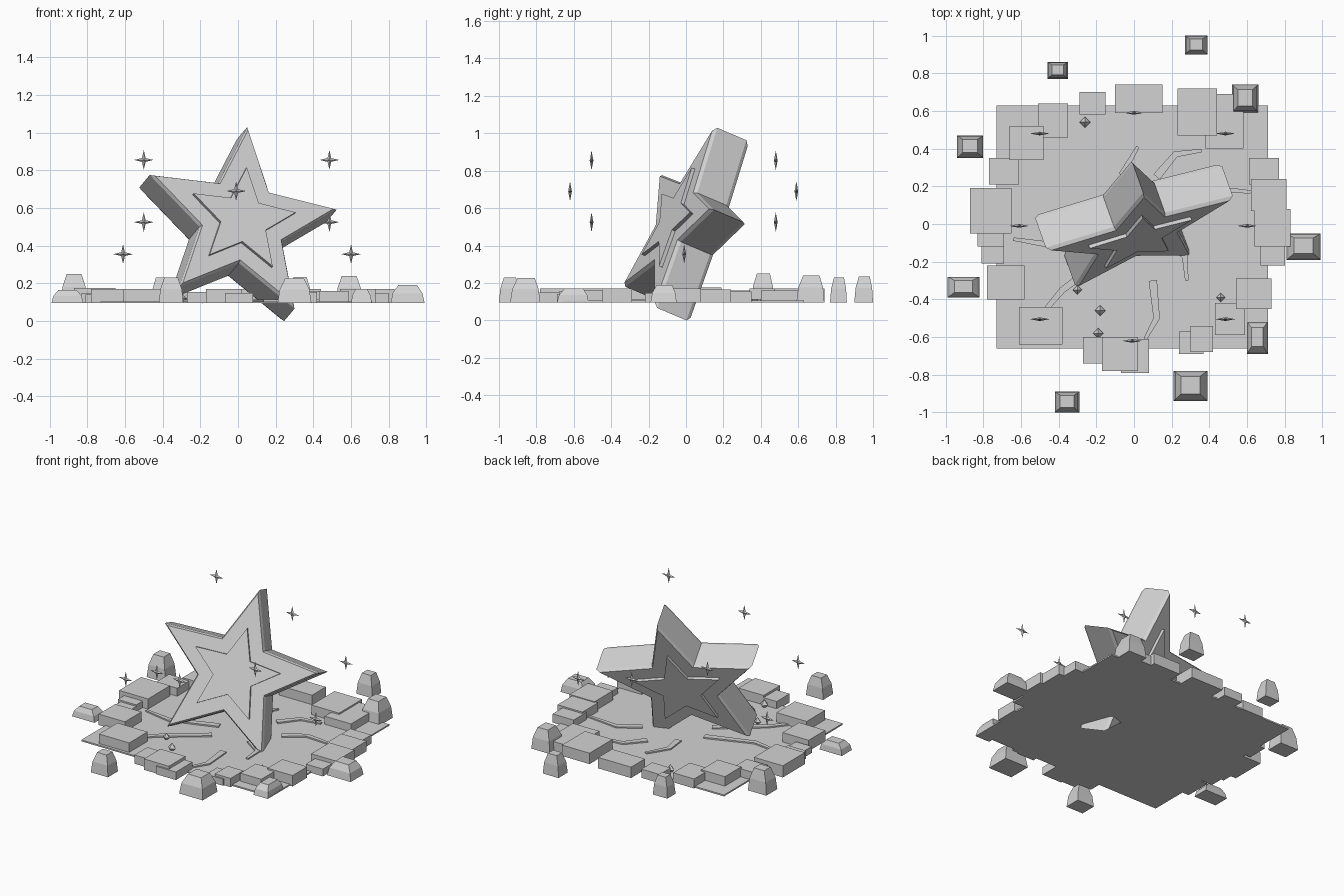
import bpy, bmesh, math
from mathutils import Vector, Matrix

if "Cube" in bpy.data.objects:
    bpy.data.objects.remove(bpy.data.objects["Cube"])

grey = bpy.data.materials.new("light_grey")
grey.diffuse_color = (0.65, 0.65, 0.65, 1)
grey.use_nodes = True
grey.node_tree.nodes["Principled BSDF"].inputs["Base Color"].default_value = grey.diffuse_color


def finish(name, bm):
    bmesh.ops.recalc_face_normals(bm, faces=bm.faces)
    me = bpy.data.meshes.new(name)
    bm.to_mesh(me)
    bm.free()
    me.materials.append(grey)
    ob = bpy.data.objects.new(name, me)
    bpy.context.collection.objects.link(ob)
    return ob


def loft(bm, rings):
    """Join rings of points with quads and cap both ends."""
    vs = [[bm.verts.new(p) for p in r] for r in rings]
    n = len(vs[0])
    for a, b in zip(vs, vs[1:]):
        for i in range(n):
            bm.faces.new((a[i], a[(i + 1) % n], b[(i + 1) % n], b[i]))
    bm.faces.new(vs[0][::-1])
    bm.faces.new(vs[-1])


def rect(x0, x1, y0, y1, z):
    return [(x0, y0, z), (x1, y0, z), (x1, y1, z), (x0, y1, z)]


def box(name, x0, x1, y0, y1, z0, z1):
    bm = bmesh.new()
    loft(bm, [rect(x0, x1, y0, y1, z0), rect(x0, x1, y0, y1, z1)])
    return finish(name, bm)


def star(r, z, ratio=0.44):
    """Five-pointed outline, first tip along +y."""
    pts = []
    for i in range(10):
        k, a = (r if i % 2 == 0 else r * ratio), math.pi / 2 + i * math.pi / 5
        pts.append((k * math.cos(a), k * math.sin(a), z))
    return pts


# Fallen star: chamfered body with a raised smaller star on both faces
ex = Vector((0.95, 0.264, -0.176)).normalized()
n = ex.cross(Vector((0.049, 0.404, 0.908))).normalized()
ey = n.cross(ex)
pose = Matrix((ex, ey, n)).transposed().to_4x4()
pose.translation = (0.018, -0.057, 0.528)
D = 0.178
bm = bmesh.new()
loft(bm, [star(0.525, -D - 0.02), star(0.55, -D), star(0.55, 0), star(0.525, 0.02)])
finish("star_body", bm).matrix_world = pose
for name, z0, z1 in (("star_front_plate", 0.015, 0.04),
                     ("star_back_plate", -D - 0.04, -D - 0.015)):
    bm = bmesh.new()
    loft(bm, [star(0.3, z0), star(0.3, z1)])
    finish(name, bm).matrix_world = pose

# Ground slab
Z = 0.095
box("ground_slab", -0.73, 0.71, -0.66, 0.63, Z, Z + 0.01)

# Broken blocks around the crater rim: x0, x1, y0, y1, top
blocks = [
    (-.29, -.15, .58, .70, .155), (-.10, .15, .59, .74, .17), (.23, .44, .47, .72, .17),
    (.38, .58, .40, .69, .16), (-.51, -.35, .46, .64, .16), (-.66, -.48, .34, .52, .17),
    (-.77, -.61, .21, .35, .16), (-.87, -.65, -.05, .19, .175), (-.83, -.69, -.12, .02, .15),
    (-.81, -.69, -.21, -.04, .14), (-.78, -.58, -.40, -.22, .17), (-.61, -.38, -.64, -.44, .17),
    (-.27, -.13, -.74, -.60, .155), (-.17, .02, -.78, -.60, .17), (-.07, .08, -.79, -.61, .15),
    (.24, .37, -.69, -.57, .14), (.30, .42, -.68, -.54, .155), (.43, .59, -.59, -.42, .16),
    (.54, .73, -.45, -.29, .17), (.67, .80, -.22, -.10, .145), (.64, .83, -.12, .08, .17),
    (.62, .81, .07, .24, .165), (.61, .77, .21, .35, .155),
]
for i, (x0, x1, y0, y1, t) in enumerate(blocks):
    box(f"rim_block_{i + 1}", x0, x1, y0, y1, Z, t)

# Tapered boulders thrown outside the rim
boulders = [
    (.27, .39, .90, 1.0, .235), (-.46, -.35, .77, .86, .23), (-.94, -.80, .35, .47, .25),
    (-.99, -.82, -.39, -.28, .165), (-.42, -.29, -1.0, -.89, .23), (.21, .39, -.94, -.78, .225),
    (.60, .71, -.69, -.52, .17), (.81, .99, -.19, -.05, .19), (.52, .66, .59, .74, .24),
]
for i, (x0, x1, y0, y1, t) in enumerate(boulders):
    rings = []
    for f, h in ((0, 0), (0.06, 0.55), (0.22, 1)):
        dx, dy = f * (x1 - x0), f * (y1 - y0)
        rings.append(rect(x0 + dx, x1 - dx, y0 + dy * 1.1, y1 - dy * 0.8, Z + h * (t - Z)))
    bm = bmesh.new()
    loft(bm, rings)
    finish(f"boulder_{i + 1}", bm)

# Bent cracks radiating over the slab, as thin tapering ribbons
cracks = [
    ((.12, .25), (.22, .37), (.36, .39)), ((.26, .10), (.39, .19), (.62, .17)),
    ((-.10, -.14), (-.38, -.35), (-.55, -.55)), ((-.14, .0), (-.45, -.11), (-.64, -.08)),
    ((.15, -.08), (.27, -.17), (.28, -.30)), ((-.04, .14), (-.06, .27), (.02, .41)),
    ((.10, -.30), (.12, -.50), (.06, -.61)),
]
for i, path in enumerate(cracks):
    p = [Vector((x, y, Z + 0.005)) for x, y in path]
    rings = []
    for j, w in enumerate((0.022, 0.017, 0.009)):
        d = (p[min(j + 1, 2)] - p[max(j - 1, 0)]).normalized()
        s, up = Vector((-d.y, d.x, 0)) * w, Vector((0, 0, 0.014))
        rings.append([p[j] - s, p[j] + s, p[j] + s + up, p[j] - s + up])
    bm = bmesh.new()
    loft(bm, rings)
    finish(f"crack_{i + 1}", bm)

# Small octahedral shards on the ground
for i, (x, y, r) in enumerate(((-.26, .54, .028), (-.30, -.35, .024), (-.18, -.46, .028),
                               (-.19, -.58, .028), (.46, -.39, .024))):
    bm = bmesh.new()
    ring = [bm.verts.new((x + a * r, y + b * r, .122)) for a, b in ((1, 0), (0, 1), (-1, 0), (0, -1))]
    for h in (-r, r * 1.2):
        tip = bm.verts.new((x, y, .122 + h))
        for k in range(4):
            bm.faces.new((ring[k], ring[(k + 1) % 4], tip))
    finish(f"shard_{i + 1}", bm)

# Floating four-point sparkles
sparkles = [(.6, -.01, .355), (-.61, -.01, .355), (.485, .48, .525), (-.5, -.505, .525),
            (0, .59, .69), (-.01, -.62, .69), (-.5, .48, .855), (.485, -.505, .855)]
for i, c in enumerate(sparkles):
    bm = bmesh.new()
    ring = []
    for k in range(8):
        r, a = (.052 if k % 2 == 0 else .014), k * math.pi / 4
        ring.append(bm.verts.new((c[0] + r * math.cos(a), c[1], c[2] + r * math.sin(a))))
    for d in (-.01, .01):
        tip = bm.verts.new((c[0], c[1] + d, c[2]))
        for k in range(8):
            bm.faces.new((ring[k], ring[(k + 1) % 8], tip))
    finish(f"sparkle_{i + 1}", bm)
